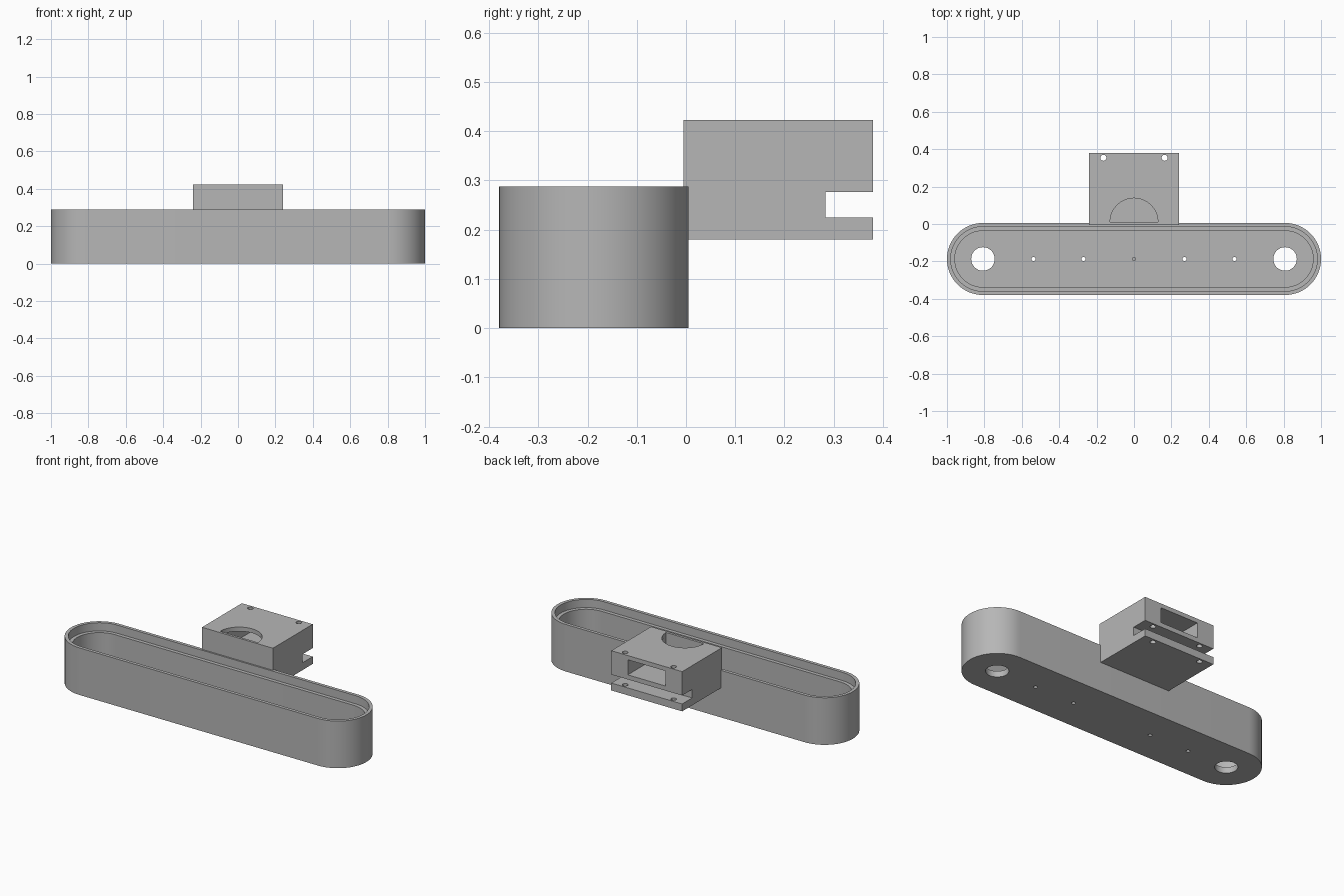
import bpy, bmesh
from math import pi, cos, sin, radians

if "Cube" in bpy.data.objects:
    bpy.data.objects.remove(bpy.data.objects["Cube"], do_unlink=True)

grey = bpy.data.materials.new("plain_grey")
grey.use_nodes = True
colour = (0.47, 0.47, 0.47, 1)
grey.diffuse_color = colour
grey.node_tree.nodes["Principled BSDF"].inputs["Base Color"].default_value = colour

MID_Y = -0.187      # tray centre line
END_X = 0.8075      # centres of the rounded ends
RADIUS = 0.1925
SEGMENTS = 32


def finish(bm, name):
    bmesh.ops.recalc_face_normals(bm, faces=bm.faces)
    mesh = bpy.data.meshes.new(name)
    bm.to_mesh(mesh)
    bm.free()
    mesh.materials.append(grey)
    obj = bpy.data.objects.new(name, mesh)
    bpy.context.collection.objects.link(obj)
    return obj


def activate(obj):
    bpy.ops.object.select_all(action="DESELECT")
    obj.select_set(True)
    bpy.context.view_layer.objects.active = obj


def prism(name, points, offset):
    """Extrude a closed 3D outline by an offset."""
    bm = bmesh.new()
    face = bm.faces.new([bm.verts.new(p) for p in points])
    new = bmesh.ops.extrude_face_region(bm, geom=[face])["geom"]
    verts = [g for g in new if isinstance(g, bmesh.types.BMVert)]
    bmesh.ops.translate(bm, verts=verts, vec=offset)
    return finish(bm, name)


def arc(cx, cy, r, z, start, end, steps):
    return [(cx + r * cos(start + (end - start) * i / steps),
             cy + r * sin(start + (end - start) * i / steps), z)
            for i in range(steps + 1)]


def drill(x, y, r, bottom, top):
    circle = arc(x, y, r, bottom, 0, 2 * pi, SEGMENTS)[:-1]
    return prism("drill_cutter", circle, (0, 0, top - bottom))


def cut(obj, cutters):
    for cutter in cutters:
        cutter.hide_render = True
        activate(obj)
        mod = obj.modifiers.new("cut", "BOOLEAN")
        mod.operation = "DIFFERENCE"
        mod.solver = "EXACT"
        mod.object = cutter
        bpy.ops.object.modifier_apply(modifier=mod.name)
        bpy.data.objects.remove(cutter, do_unlink=True)
    activate(obj)
    bpy.ops.object.shade_smooth_by_angle(angle=radians(30))


# Tray: stepped walls lofted from rounded-end outlines (inset, height)
bm = bmesh.new()
rings = []
for inset, z in [(0, 0), (0, 0.288), (0.02, 0.288), (0.02, 0.238),
                 (0.042, 0.238), (0.042, 0.036)]:
    r = RADIUS - inset
    outline = (arc(END_X, MID_Y, r, z, -pi / 2, pi / 2, SEGMENTS)
               + arc(-END_X, MID_Y, r, z, pi / 2, 3 * pi / 2, SEGMENTS))
    rings.append([bm.verts.new(p) for p in outline])
for low, high in zip(rings, rings[1:]):
    for i in range(len(low)):
        j = (i + 1) % len(low)
        bm.faces.new((low[i], low[j], high[j], high[i]))
bm.faces.new(rings[0])
bm.faces.new(rings[-1])
tray = finish(bm, "tray")

# Tray floor: large end holes, small screw holes and a blind centre mark
holes = [drill(0, MID_Y, 0.009, 0.015, 0.06)]
for side in (-1, 1):
    for x, r in [(END_X, 0.063), (0.538, 0.011), (0.27, 0.011)]:
        holes.append(drill(side * x, MID_Y, r, -0.05, 0.1))
cut(tray, holes)

# Mounting block: side profile with the rear slot, extruded across
HALF = 0.24
profile = [(-0.005, 0.18), (0.38, 0.18), (0.38, 0.225), (0.283, 0.225),
           (0.283, 0.277), (0.38, 0.277), (0.38, 0.423), (-0.005, 0.423)]
block = prism("mounting_block", [(-HALF, y, z) for y, z in profile],
              (2 * HALF, 0, 0))

# Block openings: rear pocket, half-round top opening and screw holes
W = 0.128
pocket = prism("pocket_cutter",
               [(-W, 0.01, 0.305), (W, 0.01, 0.305), (W, 0.01, 0.397), (-W, 0.01, 0.397)],
               (0, 0.5, 0))
half_round = prism("half_round_cutter", arc(0, 0.01, W, 0.35, 0, pi, SEGMENTS), (0, 0, 0.2))
screws = [drill(side * 0.164, 0.354, 0.016, 0.1, 0.5) for side in (-1, 1)]
cut(block, [pocket, half_round] + screws)
